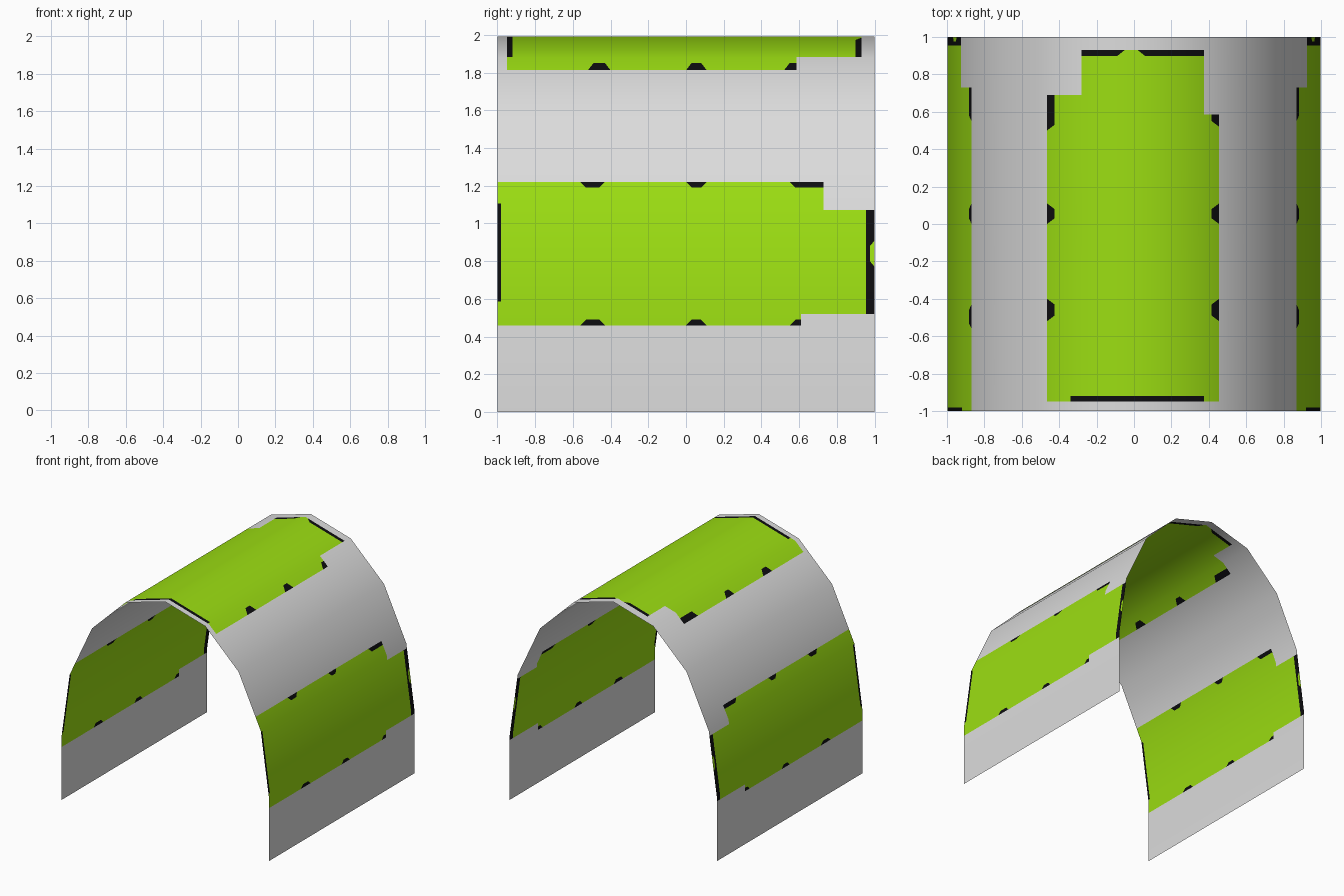
import bpy, bmesh, math
from mathutils import Vector

if "Cube" in bpy.data.objects:
    bpy.data.objects.remove(bpy.data.objects["Cube"])

# Half of the arch outline, from crown to foot: (x, z)
HALF = [(0, 1.99), (.385, 1.88), (.705, 1.57), (.92, 1.11), (.997, .56), (.997, 0)]
ARC = [0.0]
for a, b in zip(HALF, HALF[1:]):
    ARC.append(ARC[-1] + math.dist(a, b))


def interp(v, src, dst):
    """Piecewise linear lookup, src ascending."""
    for i in range(len(src) - 1):
        if v <= src[i + 1] or i == len(src) - 2:
            t = (v - src[i]) / (src[i + 1] - src[i])
            return dst[i] + (dst[i + 1] - dst[i]) * t


def from_x(x):
    """Arc length on the roof at a given x."""
    return math.copysign(interp(abs(x), [p[0] for p in HALF[:4]], ARC[:4]), x)


def from_z(z):
    """Arc length on the wall at a given height."""
    return interp(z, [p[1] for p in HALF[::-1]], ARC[::-1])


# Materials
mats = []
for name, col in (("light_grey", (.72, .72, .72)), ("lime_green", (.33, .73, .006)),
                  ("black", (.004, .004, .005))):
    m = bpy.data.materials.new(name)
    m.diffuse_color = (*col, 1)
    m.use_nodes = True
    m.node_tree.nodes["Principled BSDF"].inputs["Base Color"].default_value = m.diffuse_color
    mats.append(m)
GREY, GREEN, BLACK = range(3)

# Flat sheet, one strip per arch facet (x = arc length, y = length)
bm = bmesh.new()
active = bm.faces.layers.int.new("active")
us = [-s for s in ARC[:0:-1]] + ARC
rows = [(bm.verts.new((u, -1, 0)), bm.verts.new((u, 1, 0))) for u in us]
for (a, b), (c, d) in zip(rows, rows[1:]):
    bm.faces.new((a, c, d, b))


def paint(poly, mat):
    """Cut a convex outline into the flat sheet and colour its inside."""
    pts = [Vector((u, y, 0)) for u, y in poly]
    mid = sum(pts, Vector()) / len(pts)
    for f in bm.faces:
        f[active] = 1
    for a, b in zip(pts, pts[1:] + pts[:1]):
        d = b - a
        n = Vector((-d.y, d.x, 0)).normalized()
        if n.dot(mid - a) < 0:
            n = -n
        faces = [f for f in bm.faces if f[active]]
        geom = faces + list({e for f in faces for e in f.edges}) + \
            list({v for f in faces for v in f.verts})
        bmesh.ops.bisect_plane(bm, geom=geom, dist=1e-5, plane_co=a, plane_no=n)
        for f in bm.faces:
            if f[active] and n.dot(f.calc_center_median() - a) < 0:
                f[active] = 0
    for f in bm.faces:
        if f[active]:
            f.material_index = mat


def rect(conv, a, b, y0, y1, mat, sign=1):
    u0, u1 = sign * conv(a), sign * conv(b)
    paint([(u0, y0), (u1, y0), (u1, y1), (u0, y1)], mat)


def tab(conv, outer, inner, y0, y1, mat, sign=1, c0=.03, c1=.03):
    """Tapered tab along a long panel edge."""
    o, i = sign * conv(outer), sign * conv(inner)
    paint([(o, y0), (i, y0 + c0), (i, y1 - c1), (o, y1)], mat)


# Roof panel
rect(from_x, -.465, .455, -.95, .585, GREEN)
rect(from_x, -.465, .375, .58, .69, GREEN)
rect(from_x, -.28, .375, .68, .93, GREEN)
rect(from_x, -.34, .375, -.95, -.92, BLACK)
rect(from_x, -.28, .375, .898, .93, BLACK)
paint([(from_x(x), y) for x, y in ((-.09, .898), (.06, .898), (.02, .93), (-.05, .93))], GREEN)
for outer, inner in ((-.465, -.425), (.455, .415)):
    tab(from_x, outer, inner, 0, .11, BLACK)
    tab(from_x, outer, inner, -.52, -.4, BLACK)
tab(from_x, -.465, -.425, .5, .69, BLACK, c1=0)
tab(from_x, .455, .415, .52, .585, BLACK, c1=0)

# Wall panels, mirrored left and right
for s in (1, -1):
    rect(from_z, .46, 1.22, -1, .61, GREEN, s)
    rect(from_z, .52, 1.22, .6, .73, GREEN, s)
    rect(from_z, .52, 1.07, .72, 1, GREEN, s)
    rect(from_z, .585, 1.105, -1, -.98, BLACK, s)
    rect(from_z, .52, 1.07, .955, 1, BLACK, s)
    paint([(s * from_z(z), y) for z, y in ((.8, .975), (.88, .975), (.91, 1), (.77, 1))], GREEN)
    for outer, inner in ((.46, .49), (1.22, 1.19)):
        tab(from_z, outer, inner, 0, .11, BLACK, s)
        tab(from_z, outer, inner, -.56, -.43, BLACK, s)
    tab(from_z, .46, .49, .55, .61, BLACK, s, c1=0)
    tab(from_z, 1.22, 1.19, .55, .73, BLACK, s, c1=0)

# Smooth normal angles at the outline points (0 = up, positive = outward)
slopes = [math.atan2(a[1] - b[1], b[0] - a[0]) for a, b in zip(HALF, HALF[1:])]
angles = [0] + [(a + b) / 2 for a, b in zip(slopes, slopes[1:])] + [slopes[-1]]

# Fold the sheet into the arch
bm.verts.index_update()
normals = []
for v in bm.verts:
    u, sg = abs(v.co.x), math.copysign(1, v.co.x)
    ang = interp(u, ARC, angles)
    normals.append((sg * math.sin(ang), 0, math.cos(ang)))
    v.co.x = sg * interp(u, ARC, [p[0] for p in HALF])
    v.co.z = interp(u, ARC, [p[1] for p in HALF])
for f in bm.faces:
    f.smooth = True
bm.faces.layers.int.remove(active)
me = bpy.data.meshes.new("arched_shell")
bm.to_mesh(me)
bm.free()
for m in mats:
    me.materials.append(m)
me.normals_split_custom_set_from_vertices(normals)
bpy.context.collection.objects.link(bpy.data.objects.new("arched_shell", me))
